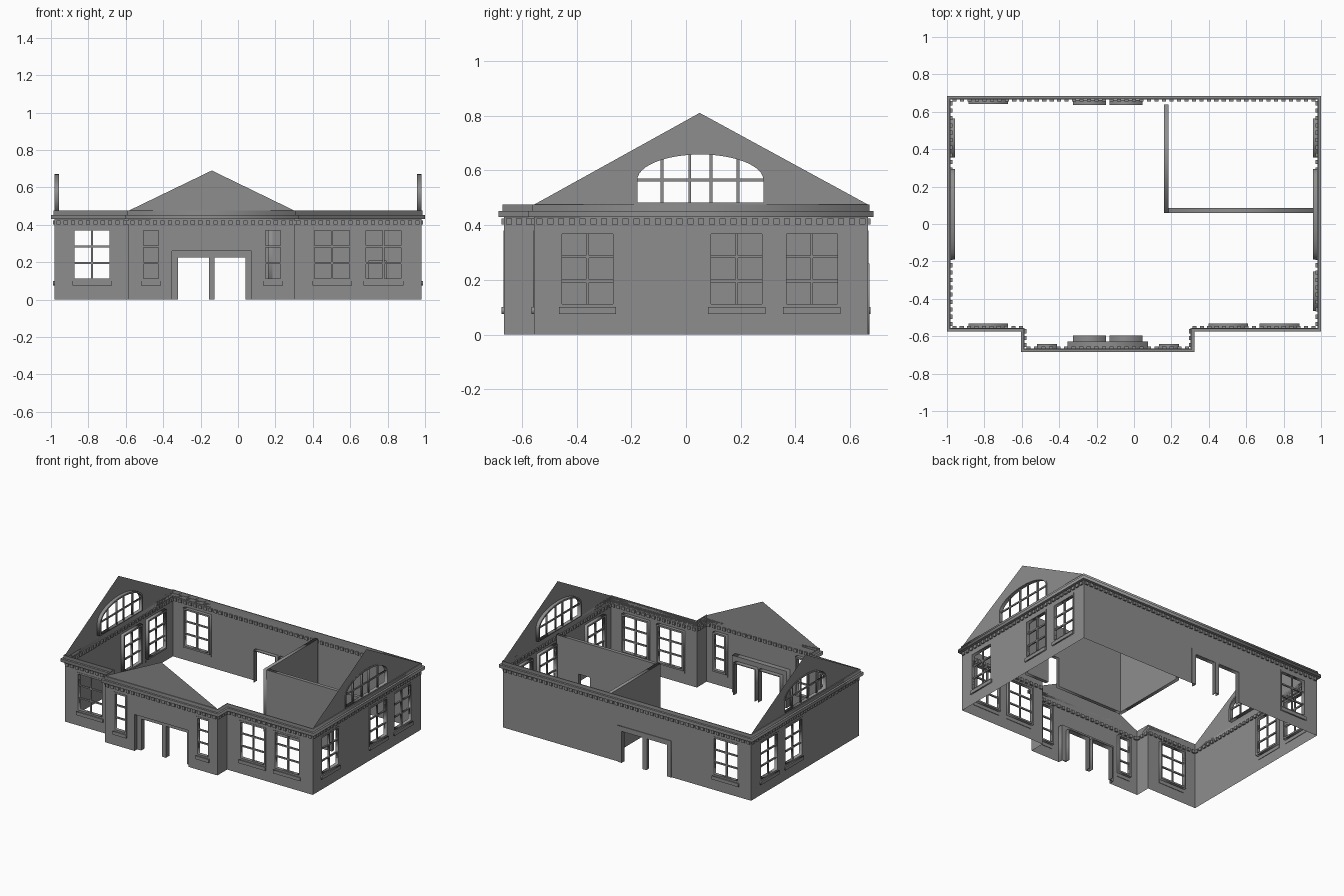
import bpy, bmesh, math
from mathutils import Matrix, Vector

cube = bpy.data.objects.get("Cube")
if cube:
    bpy.data.objects.remove(cube, do_unlink=True)

stone = bpy.data.materials.new("grey_stone")
stone.use_nodes = True
stone.diffuse_color = (0.27, 0.27, 0.27, 1)
stone.node_tree.nodes["Principled BSDF"].inputs["Base Color"].default_value = (0.27, 0.27, 0.27, 1)

# Main dimensions
SIDE, BACK, FRONT, PORCH = 0.98, 0.665, -0.555, -0.665
PORCH_L, PORCH_R, EAVE = -0.585, 0.303, 0.475
DOORS = [(-0.32, -0.155), (-0.125, 0.04)]
DOOR_TOP = 0.225


def add_object(name, mesh):
    mesh.materials.clear()
    mesh.materials.append(stone)
    obj = bpy.data.objects.new(name, mesh)
    bpy.context.collection.objects.link(obj)
    return obj


def facing(axis, pos, sign):
    """Matrix taking (along, up, outward) to world space for a wall."""
    if axis == "x":
        return Matrix(((1, 0, 0, 0), (0, 0, sign, pos), (0, 1, 0, 0), (0, 0, 0, 1)))
    return Matrix(((0, 0, sign, pos), (1, 0, 0, 0), (0, 1, 0, 0), (0, 0, 0, 1)))


def plate(name, loops, matrix, low=0.0, high=0.0):
    """Flat outline with holes, filled and extruded from low to high."""
    curve = bpy.data.curves.new(name, "CURVE")
    curve.dimensions, curve.fill_mode = "2D", "BOTH"
    curve.extrude = (high - low) / 2
    for loop in loops:
        spline = curve.splines.new("POLY")
        spline.points.add(len(loop) - 1)
        for point, (a, b) in zip(spline.points, loop):
            point.co = (a, b, 0, 1)
        spline.use_cyclic_u = True
    temp = bpy.data.objects.new(name, curve)
    bpy.context.collection.objects.link(temp)
    graph = bpy.context.evaluated_depsgraph_get()
    mesh = bpy.data.meshes.new_from_object(temp.evaluated_get(graph))
    bpy.data.objects.remove(temp, do_unlink=True)
    bpy.data.curves.remove(curve)
    bm = bmesh.new()
    bm.from_mesh(mesh)
    bmesh.ops.remove_doubles(bm, verts=bm.verts, dist=1e-5)
    bmesh.ops.transform(bm, matrix=matrix @ Matrix.Translation((0, 0, (low + high) / 2)), verts=bm.verts)
    if high > low:
        bmesh.ops.recalc_face_normals(bm, faces=bm.faces)
    elif matrix.determinant() < 0:
        bmesh.ops.reverse_faces(bm, faces=bm.faces)
    bm.to_mesh(mesh)
    bm.free()
    return add_object(name, mesh)


def rect(a0, a1, b0, b1):
    return [(a0, b0), (a1, b0), (a1, b1), (a0, b1)]


def notched(a0, a1, top, gaps, gap_top):
    """Wall outline with doorways cut up from the ground."""
    pts = [(a0, 0)]
    for g0, g1 in gaps:
        pts += [(g0, 0), (g0, gap_top), (g1, gap_top), (g1, 0)]
    return pts + [(a1, 0)] + top


def square_top(a0, a1, z):
    return [(a1, z), (a0, z)]


def portal(name, a0, a1, top, t, matrix, low, high):
    """Lining of a door opening, outside the clear opening."""
    outline = notched(a0 - t, a1 + t, square_top(a0 - t, a1 + t, top + t), [(a0, a1)], top)
    plate(name, [outline], matrix, low, high)


def window(name, a0, a1, columns, matrix):
    """Framed window with glazing bars and a sill; returns the wall hole."""
    z0, z1, edge, bar = 0.10, 0.38, 0.012, 0.010
    hole = rect(a0, a1, z0, z1)
    i0, i1, j0, j1 = a0 + edge, a1 - edge, z0 + edge, z1 - edge
    plate(name + "_frame", [hole, rect(i0, i1, j0, j1)], matrix, -0.024, 0.002)
    w, h = (i1 - i0 + bar) / columns, (j1 - j0 + bar) / 3
    panes = [rect(i0 + c * w, i0 + (c + 1) * w - bar, j0 + r * h, j0 + (r + 1) * h - bar)
             for c in range(columns) for r in range(3)]
    # bars reach slightly into the frame
    plate(name + "_bars", [rect(a0 + 0.005, a1 - 0.005, z0 + 0.005, z1 - 0.005)] + panes, matrix, -0.016, -0.006)
    plate(name + "_sill", [rect(a0, a1, 0.076, z0)], matrix, -0.004, 0.010)
    return hole


MID, RX, RZ, SPRING = 0.0525, 0.2425, 0.105, 0.565


def arch(inset, base):
    rx, rz = RX - inset, RZ - inset
    curve = [(MID + rx * math.cos(math.pi * i / 24), SPRING + rz * math.sin(math.pi * i / 24)) for i in range(25)]
    return [(MID - rx, base), (MID + rx, base)] + curve


# Side walls with gables, arched windows and square windows
for side, sign, windows in (("right", 1, [-0.465, 0.08, 0.355]), ("left", -1, [0.08, 0.355])):
    m = facing("y", sign * SIDE, sign)
    holes = [window(f"{side}_window_{i}", a, a + 0.21, 2, m) for i, a in enumerate(windows)]
    opening = arch(0, EAVE + 0.001)
    gable = [(BACK, EAVE), (0.05, 0.81), (FRONT, EAVE)]
    plate(side + "_wall", [notched(FRONT, BACK, gable, [], 0), opening] + holes, m)
    plate(side + "_arch_frame", [opening, arch(0.012, EAVE + 0.007)], m, -0.024, 0.002)
    for i, a in enumerate((-0.088, 0.014, 0.091, 0.190)):
        top = SPRING + (RZ - 0.006) * math.sqrt(1 - ((a - MID) / RX) ** 2)
        plate(f"{side}_arch_bar_{i}", [rect(a - 0.005, a + 0.005, EAVE + 0.004, top)], m, -0.016, -0.006)
    plate(side + "_arch_crossbar", [rect(MID - RX + 0.005, MID + RX - 0.005, 0.560, 0.570)], m, -0.015, -0.007)

# Front walls on either side of the porch
m = facing("x", FRONT, -1)
hole = window("front_window_left", -0.885, -0.675, 2, m)
plate("front_wall_left", [rect(-SIDE, PORCH_L, 0, EAVE), hole], m)
holes = [window(f"front_window_right_{i}", a, a + 0.212, 2, m) for i, a in enumerate((0.397, 0.672))]
plate("front_wall_right", [rect(PORCH_R, SIDE, 0, EAVE)] + holes, m)

# Porch with gable, narrow windows and recessed double doorway
for name, x, sign in (("left", PORCH_L, -1), ("right", PORCH_R, 1)):
    plate(f"porch_{name}_wall", [rect(PORCH, FRONT, 0, EAVE)], facing("y", x, sign))
m = facing("x", PORCH, -1)
holes = [window(f"porch_window_{i}", a, a + 0.105, 1, m) for i, a in enumerate((-0.518, 0.135))]
gable = [(PORCH_R, EAVE), (-0.14, 0.69), (PORCH_L, EAVE)]
R0, R1, RTOP = -0.352, 0.073, 0.26
plate("porch_wall", [notched(PORCH_L, PORCH_R, gable, [(R0, R1)], RTOP)] + holes, m)
portal("porch_recess", R0, R1, RTOP, 0.003, m, -0.036, 0)
surround = notched(R0, R1, square_top(R0, R1, RTOP), DOORS, DOOR_TOP)
plate("porch_recess_panel", [surround], m, -0.036, -0.030)
for i, (a, b) in enumerate(DOORS):
    portal(f"porch_door_lining_{i}", a, b, DOOR_TOP, 0.005, m, -0.068, -0.032)

# Back wall with double doorway and one window
m = facing("x", BACK, 1)
hole = window("back_window", -0.885, -0.675, 2, m)
plate("back_wall", [notched(-SIDE, SIDE, square_top(-SIDE, SIDE, EAVE), DOORS, DOOR_TOP), hole], m)
plate("back_door_surround", [surround], m, 0.0005, 0.005)
for i, (a, b) in enumerate(DOORS):
    portal(f"back_door_lining_{i}", a, b, DOOR_TOP, 0.005, m, -0.028, -0.001)

# Inner room walls
plate("room_long_wall", [notched(0.184, 0.965, square_top(0.184, 0.965, 0.445), [(0.70, 0.79)], 0.21)],
      facing("x", 0.072, -1), -0.0125, 0.0125)
plate("room_short_wall", [rect(0.0595, 0.64, 0, 0.445)], facing("y", 0.172, 1), -0.0125, 0.0125)

# Cornice bands following the whole footprint
footprint = [Vector(p) for p in ((-SIDE, FRONT), (PORCH_L, FRONT), (PORCH_L, PORCH), (PORCH_R, PORCH),
                                 (PORCH_R, FRONT), (SIDE, FRONT), (SIDE, BACK), (-SIDE, BACK))]


def outward(i):
    d = (footprint[(i + 1) % 8] - footprint[i % 8]).normalized()
    return Vector((d.y, -d.x))


def offset(dist):
    return [tuple(p + dist * (outward(i) + outward(i - 1))) for i, p in enumerate(footprint)]


for name, dist, z0, z1 in (("cornice", 0.020, 0.430, 0.452), ("cornice_cap", 0.006, 0.452, EAVE)):
    plate(name, [offset(dist), offset(0)], Matrix.Identity(4), z0, z1)

# Row of dentils under the cornice
bm = bmesh.new()
for i, p in enumerate(footprint):
    run = footprint[(i + 1) % 8] - p
    count = max(1, round(run.length / 0.04))
    for k in range(count):
        c = p + run * ((k + 0.5) / count)
        along_x = abs(run.x) > abs(run.y)
        size = (0.022, 0.020, 0.022) if along_x else (0.020, 0.022, 0.022)
        bmesh.ops.create_cube(bm, size=1, matrix=Matrix.Translation((c.x, c.y, 0.413)) @ Matrix.Diagonal((*size, 1)))
mesh = bpy.data.meshes.new("dentils")
bm.to_mesh(mesh)
bm.free()
add_object("dentils", mesh)
